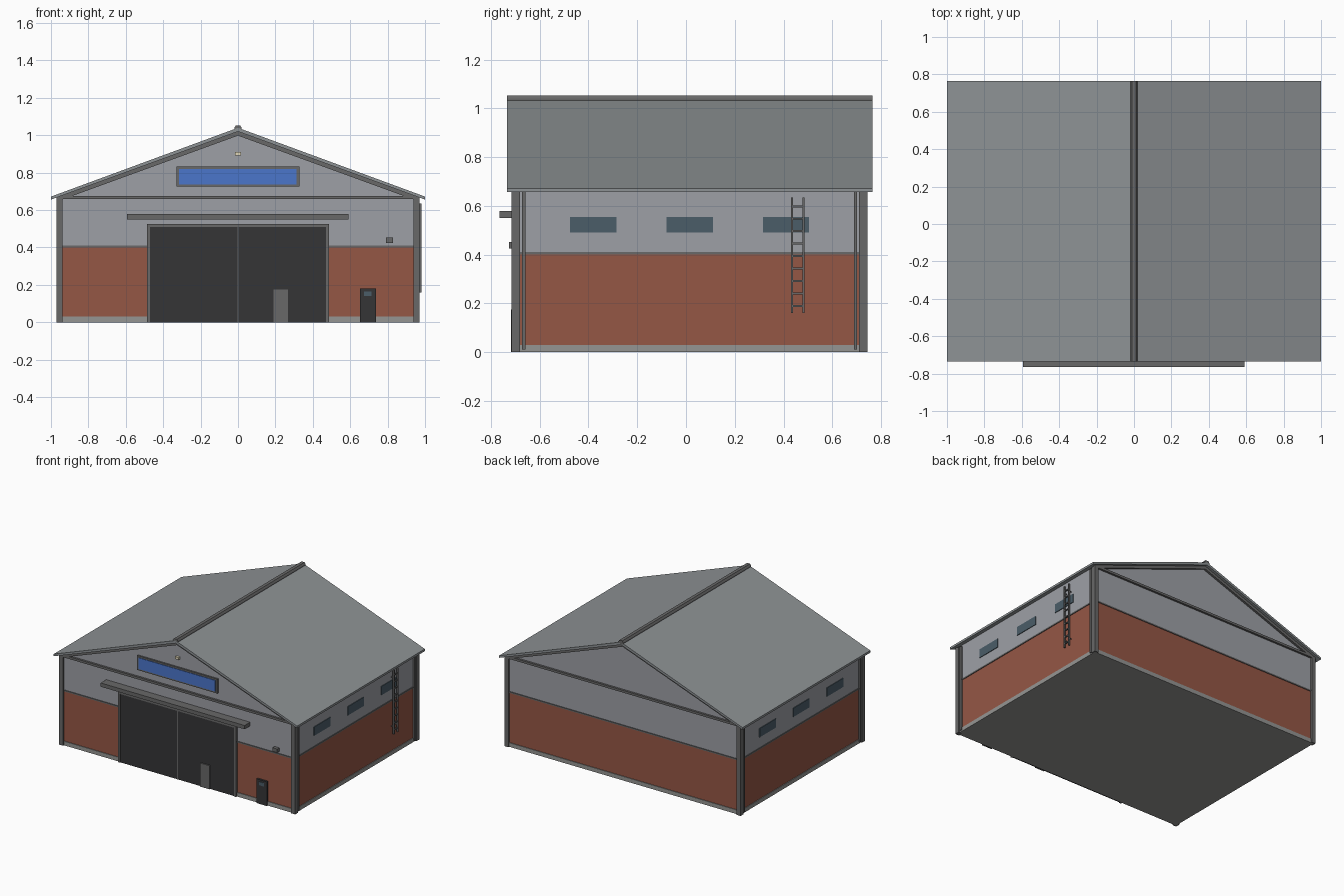
import bpy

if "Cube" in bpy.data.objects:
    bpy.data.objects.remove(bpy.data.objects["Cube"])

CY = 0.015                 # centre of the building along y
HX, HY = 0.955, 0.715      # wall half sizes
F = CY - HY                # front wall plane (-0.70)


def mat(name, r, g, b):
    m = bpy.data.materials.new(name)
    m.diffuse_color = (r, g, b, 1)
    m.use_nodes = True
    m.node_tree.nodes["Principled BSDF"].inputs["Base Color"].default_value = m.diffuse_color
    return m


BRICK = mat("brick_red", 0.30, 0.095, 0.06)
CLAD = mat("cladding_grey", 0.34, 0.35, 0.38)
ROOF = mat("roof_grey", 0.27, 0.29, 0.30)
TRIM = mat("trim_grey", 0.14, 0.14, 0.14)
BASE = mat("concrete", 0.30, 0.30, 0.29)
DARK = mat("door_dark", 0.035, 0.035, 0.037)
GLASS = mat("glass", 0.07, 0.11, 0.14)
BLUE = mat("sign_blue", 0.07, 0.18, 0.60)
LAMP = mat("lamp_cream", 0.75, 0.68, 0.48)


def mesh(name, verts, faces, m):
    me = bpy.data.meshes.new(name)
    me.from_pydata(verts, [], faces)
    ob = bpy.data.objects.new(name, me)
    bpy.context.collection.objects.link(ob)
    me.materials.append(m)
    return ob


def prism(name, prof, y0, y1, m):
    """Extrude an (x, z) profile, counter-clockwise seen from the front, along y."""
    n = len(prof)
    verts = [(x, y0, z) for x, z in prof] + [(x, y1, z) for x, z in prof]
    faces = [tuple(range(n)), tuple(range(2 * n - 1, n - 1, -1))]
    faces += [(i, i + n, (i + 1) % n + n, (i + 1) % n) for i in range(n)]
    return mesh(name, verts, faces, m)


def box(name, x0, x1, y0, y1, z0, z1, m):
    return prism(name, [(x0, z0), (x1, z0), (x1, z1), (x0, z1)], y0, y1, m)


def ring(name, h, y_half, z0, z1, m):
    """Box around the whole building plan."""
    return box(name, -h, h, CY - y_half, CY + y_half, z0, z1, m)


# Walls: plinth, brick, band, cladding with gables
ring("plinth", HX + 0.005, HY + 0.005, 0, 0.03, BASE)
ring("brick_wall", HX, HY, 0.03, 0.402, BRICK)
ring("wall_band", HX + 0.005, HY + 0.005, 0.40, 0.41, TRIM)
prism("upper_wall", [(-HX, 0.405), (HX, 0.405), (HX, 0.672), (0, 1.02), (-HX, 0.672)],
      F, CY + HY, CLAD)

# Roof slab, ridge cap and eave trims
Y0, Y1 = -0.735, 0.765
prism("roof", [(-1, 0.656), (0, 1.02), (1, 0.656), (1, 0.672), (0, 1.04), (-1, 0.672)],
      Y0, Y1, ROOF)
prism("ridge_cap", [(-0.02, 1.025), (0.02, 1.025), (0.02, 1.04), (0.012, 1.052),
                    (-0.012, 1.052), (-0.02, 1.04)], Y0, Y1, TRIM)

# Gable trims on both ends
for end, ya, yb in (("front", F - 0.015, F), ("back", CY + HY, CY + HY + 0.015)):
    box("gable_beam_" + end, -HX, HX, ya, yb, 0.658, 0.675, TRIM)
    prism("rake_board_" + end, [(-0.97, 0.645), (0, 0.998), (0.97, 0.645), (0.97, 0.667),
                                (0, 1.02), (-0.97, 0.667)], ya, yb, TRIM)

# Corner columns, downpipes and side windows
for s, side in ((-1, "left"), (1, "right")):
    xs = lambda a, b: sorted((s * a, s * b))
    for t, end in ((-1, "front"), (1, "back")):
        ys = sorted((CY + t * 0.695, CY + t * 0.73))
        box(f"corner_column_{side}_{end}", *xs(0.938, 0.97), *ys, 0, 0.662, TRIM)
        yp = CY + t * 0.68
        box(f"downpipe_{side}_{end}", *xs(0.954, 0.968), yp - 0.007, yp + 0.007, 0.01, 0.66, TRIM)
    for i in range(3):
        yc = CY + (i - 1) * 0.395
        box(f"side_window_{side}_{i + 1}", *xs(0.95, 0.96), yc - 0.095, yc + 0.095,
            0.49, 0.555, GLASS)

# Wall ladder on the right side
for y in (0.435, 0.481):
    box("ladder_rail", 0.969, 0.981, y - 0.004, y + 0.004, 0.16, 0.635, TRIM)
for i in range(9):
    z = 0.19 + i * 0.051
    box("ladder_rung", 0.971, 0.979, 0.435, 0.481, z - 0.004, z + 0.004, TRIM)
for z in (0.215, 0.58):
    for y in (0.435, 0.481):
        box("ladder_bracket", 0.95, 0.97, y - 0.003, y + 0.003, z - 0.003, z + 0.003, TRIM)

# Hangar door: frame, two leaves, centre strip, sliding track
for s in (-1, 1):
    x = sorted((s * 0.47, s * 0.486))
    box("door_jamb", *x, F - 0.016, F, 0, 0.525, TRIM)
    x = sorted((s * 0.004, s * 0.47))
    box("hangar_door_leaf", *x, F - 0.01, F, 0, 0.512, DARK)
box("door_lintel", -0.486, 0.486, F - 0.016, F, 0.51, 0.525, TRIM)
box("door_centre_strip", -0.004, 0.004, F - 0.012, F, 0, 0.512, TRIM)
box("door_track", -0.593, 0.59, -0.765, F, 0.55, 0.578, TRIM)
box("wicket_door", 0.19, 0.268, F - 0.018, F, 0, 0.175, TRIM)

# Personnel door with small pane
box("personnel_door", 0.652, 0.737, F - 0.015, F, 0, 0.18, DARK)
box("personnel_door_pane", 0.675, 0.715, F - 0.018, F, 0.14, 0.165, GLASS)

# Sign board (blank), gable lamp and wall box
box("sign_frame", -0.33, 0.328, F - 0.012, F, 0.725, 0.832, TRIM)
box("sign_panel", -0.315, 0.313, F - 0.016, F, 0.737, 0.82, BLUE)
box("gable_lamp", -0.015, 0.015, F - 0.018, F, 0.893, 0.91, LAMP)
box("wall_box", 0.79, 0.83, F - 0.025, F, 0.425, 0.452, TRIM)
